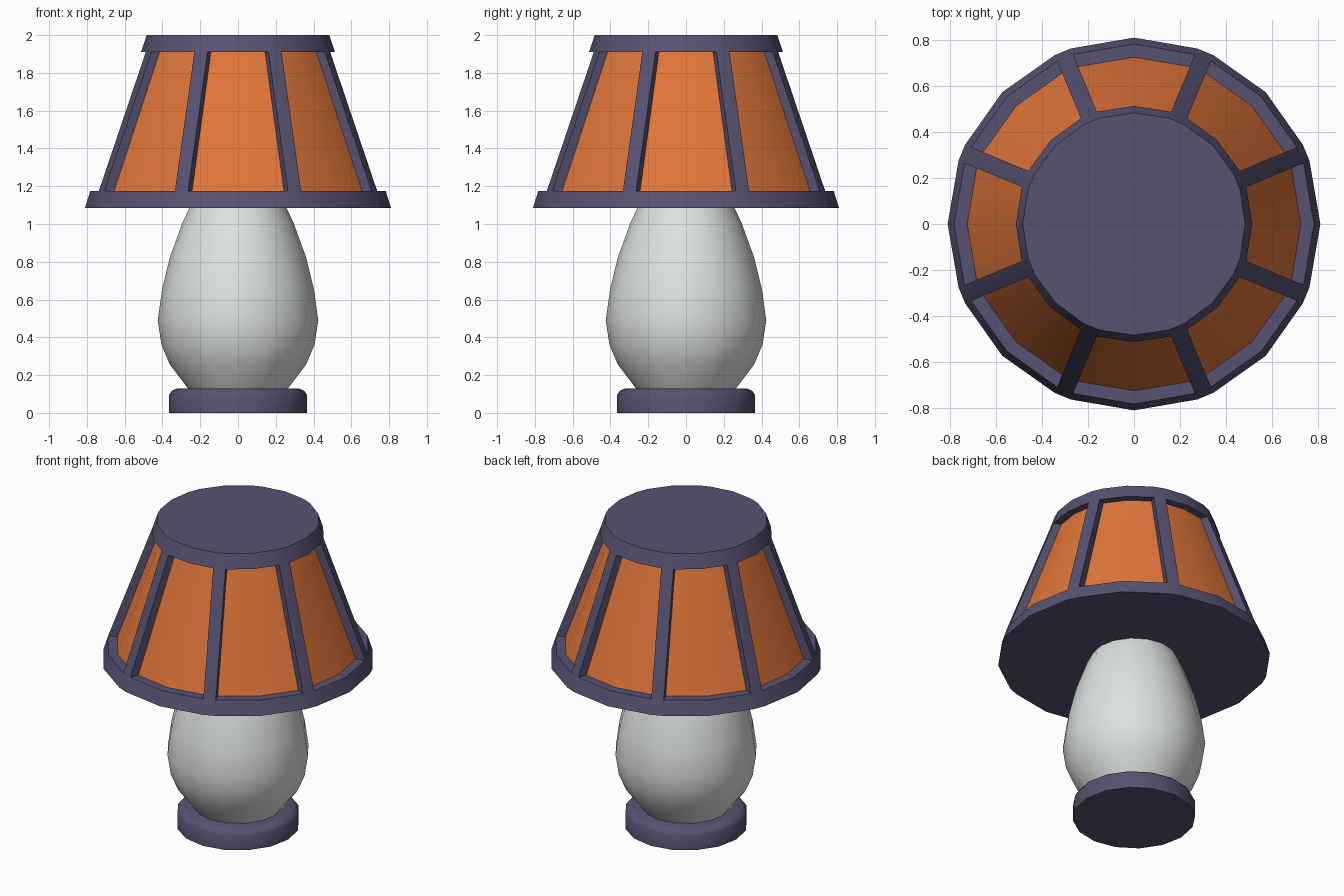
import bpy, bmesh, math
from mathutils import Vector

if "Cube" in bpy.data.objects:
    bpy.data.objects.remove(bpy.data.objects["Cube"])


def material(name, rgb):
    m = bpy.data.materials.new(name)
    m.diffuse_color = (*rgb, 1)
    m.use_nodes = True
    m.node_tree.nodes["Principled BSDF"].inputs["Base Color"].default_value = m.diffuse_color
    return m


PURPLE = material("dusky purple", (0.095, 0.085, 0.17))
ORANGE = material("orange", (0.75, 0.18, 0.042))
WHITE = material("pale grey", (0.73, 0.76, 0.755))


def finish(bm, name, mats, angle):
    bmesh.ops.recalc_face_normals(bm, faces=bm.faces[:])
    me = bpy.data.meshes.new(name)
    bm.to_mesh(me)
    bm.free()
    for m in mats:
        me.materials.append(m)
    ob = bpy.data.objects.new(name, me)
    bpy.context.collection.objects.link(ob)
    bpy.ops.object.select_all(action='DESELECT')
    ob.select_set(True)
    bpy.context.view_layer.objects.active = ob
    bpy.ops.object.shade_smooth_by_angle(angle=math.radians(angle))
    return ob


def lathe(name, profile, mat, sides=16, angle=40):
    """Closed solid of revolution from (radius, z) pairs."""
    bm = bmesh.new()
    rings = [[bm.verts.new((r * math.cos(math.tau * i / sides),
                            r * math.sin(math.tau * i / sides), z))
              for i in range(sides)] for r, z in profile]
    for a, b in zip(rings, rings[1:]):
        for i in range(sides):
            j = (i + 1) % sides
            bm.faces.new((a[i], a[j], b[j], b[i]))
    bm.faces.new(rings[0])
    bm.faces.new(rings[-1])
    return finish(bm, name, [mat], angle)


# foot and vase body
lathe("foot", [(0.365, 0), (0.365, 0.095), (0.35, 0.118), (0.32, 0.13)], PURPLE, angle=50)
lathe("vase_body", [(0.265, 0.13), (0.36, 0.255), (0.405, 0.36), (0.425, 0.49),
                    (0.402, 0.655), (0.36, 0.825), (0.293, 1.01), (0.255, 1.088)], WHITE)

# lamp shade: frame with eight recessed panels
HALF_RIB = 0.0375


def shade_ring(bm, r, z):
    """24 points: panel middle, then the two edges of each rib."""
    pts = []
    for k in range(8):
        a, b = math.tau * k / 8, math.tau * (k + 0.5) / 8
        u = Vector((math.cos(b), math.sin(b), 0))
        v = Vector((-u.y, u.x, 0))
        pts += [Vector((r * math.cos(a), r * math.sin(a), 0)),
                u * r - v * HALF_RIB, u * r + v * HALF_RIB]
    return [bm.verts.new((p.x, p.y, z)) for p in pts]


bm = bmesh.new()
outer = [shade_ring(bm, r, z) for r, z in
         ((0.81, 1.085), (0.782, 1.175), (0.513, 1.91), (0.483, 2.0))]
low, high = shade_ring(bm, 0.725, 1.175), shade_ring(bm, 0.465, 1.91)


def strip(a, b, i, j, mat=0):
    bm.faces.new((a[i], a[j], b[j], b[i])).material_index = mat


for i in range(24):
    j = (i + 1) % 24
    strip(outer[0], outer[1], i, j)          # bottom band
    strip(outer[2], outer[3], i, j)          # top band
    if i % 3 == 1:
        strip(outer[1], outer[2], i, j)      # rib
    else:
        strip(low, high, i, j, 1)            # panel
        strip(outer[1], low, i, j)           # ledges
        strip(outer[2], high, i, j)
    if i % 3:                                # rib sides
        bm.faces.new((outer[1][i], outer[2][i], high[i], low[i]))
bm.faces.new(outer[0])
bm.faces.new(outer[3])
finish(bm, "lamp_shade", [PURPLE, ORANGE], 30)
